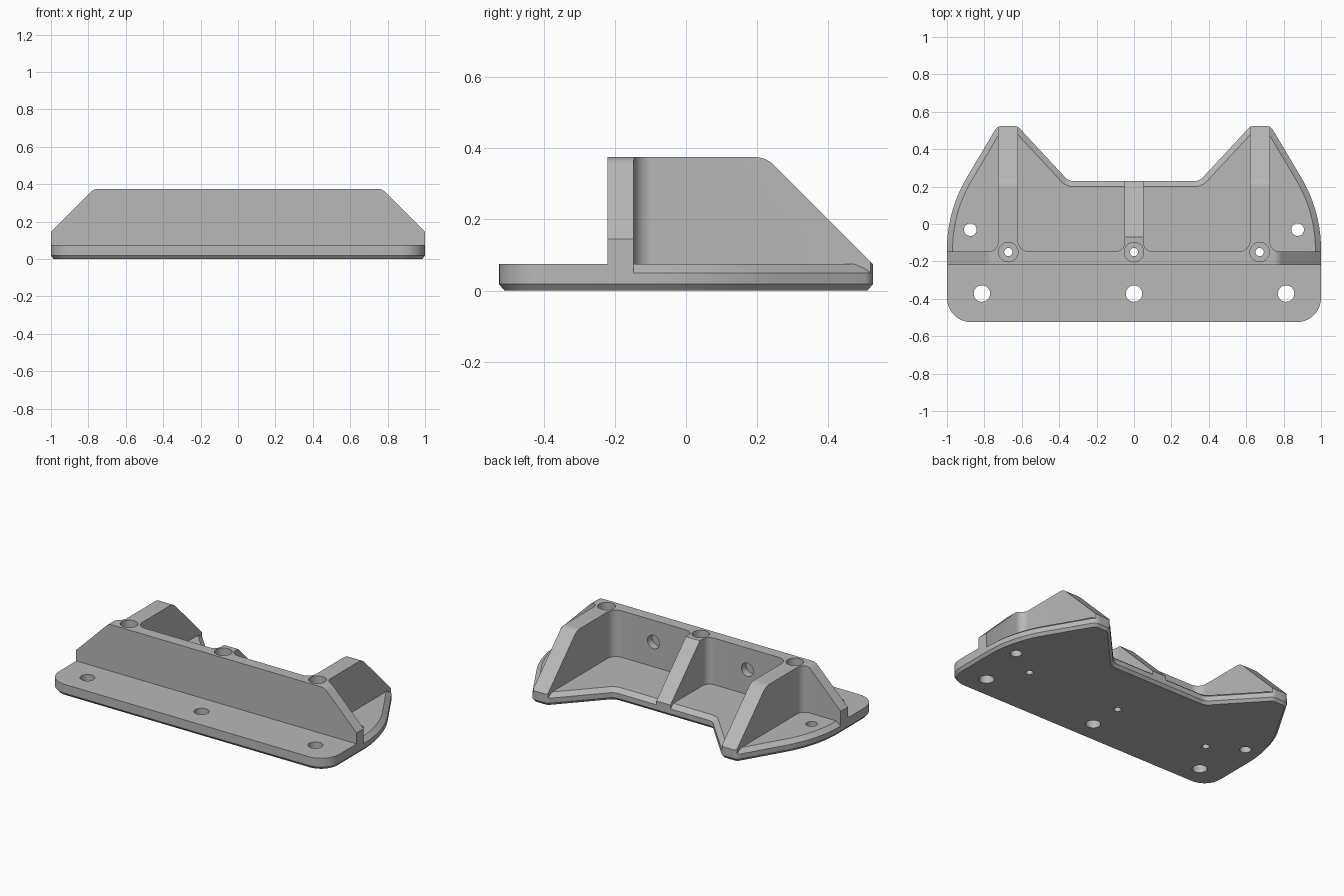
import bpy, bmesh, math
from mathutils import Vector

cube = bpy.data.objects.get("Cube")
if cube:
    bpy.data.objects.remove(cube, do_unlink=True)

grey = bpy.data.materials.new("plain_grey")
grey.use_nodes = True
grey.diffuse_color = (0.48, 0.48, 0.48, 1)
grey.node_tree.nodes["Principled BSDF"].inputs["Base Color"].default_value = (0.48, 0.48, 0.48, 1)


def rounded(points, steps=10):
    """Polygon from (u, v[, radius]) corners, each corner rounded by its radius."""
    out = []
    for i, corner in enumerate(points):
        p = Vector(corner[:2])
        if len(corner) < 3:
            out.append(p)
            continue
        r = corner[2]
        a = (Vector(points[i - 1][:2]) - p).normalized()
        b = (Vector(points[(i + 1) % len(points)][:2]) - p).normalized()
        half = a.angle(b) / 2
        centre = p + (a + b).normalized() * r / math.sin(half)
        start = p + a * r / math.tan(half) - centre
        end = p + b * r / math.tan(half) - centre
        a0 = math.atan2(start.y, start.x)
        turn = math.remainder(math.atan2(end.y, end.x) - a0, math.tau)
        for k in range(steps + 1):
            t = a0 + turn * k / steps
            out.append(centre + Vector((math.cos(t), math.sin(t))) * r)
    return out


def mirrored(half):
    return half + [(-c[0], *c[1:]) for c in reversed(half)]


def inset(loop, distance):
    out = []
    for i, p in enumerate(loop):
        d1 = (p - loop[i - 1]).normalized()
        d2 = (loop[(i + 1) % len(loop)] - p).normalized()
        n1, n2 = Vector((-d1.y, d1.x)), Vector((-d2.y, d2.x))
        out.append(p + (n1 + n2) * distance / (1 + n1.dot(n2)))
    return out


def loft(name, rings):
    """Solid through rings of equal point count, capped at both ends."""
    bm = bmesh.new()
    loops = [[bm.verts.new(co) for co in ring] for ring in rings]
    n = len(loops[0])
    for low, high in zip(loops, loops[1:]):
        for i in range(n):
            j = (i + 1) % n
            bm.faces.new((low[i], low[j], high[j], high[i]))
    bm.faces.new(loops[0])
    bm.faces.new(loops[-1])
    bmesh.ops.recalc_face_normals(bm, faces=bm.faces)
    mesh = bpy.data.meshes.new(name)
    bm.to_mesh(mesh)
    bm.free()
    mesh.materials.append(grey)
    obj = bpy.data.objects.new(name, mesh)
    bpy.context.collection.objects.link(obj)
    return obj


def prism(name, loop, low, high, axis="z"):
    place = {"x": lambda p, h: (h, p.x, p.y),
             "y": lambda p, h: (p.x, h, p.y),
             "z": lambda p, h: (p.x, p.y, h)}[axis]
    return loft(name, [[place(p, h) for p in loop] for h in (low, high)])


def combine(target, tool, operation):
    mod = target.modifiers.new("combine", "BOOLEAN")
    mod.operation, mod.object, mod.solver = operation, tool, "EXACT"
    bpy.context.view_layer.objects.active = target
    bpy.ops.object.modifier_apply(modifier=mod.name)
    bpy.data.objects.remove(tool, do_unlink=True)


def drill(target, u, v, radius, low, high, axis="z"):
    circle = [Vector((u + radius * math.cos(math.tau * k / 40),
                      v + radius * math.sin(math.tau * k / 40))) for k in range(40)]
    combine(target, prism("drill", circle, low, high, axis), "DIFFERENCE")


# Base plate: small bevel below, wide chamfer around the rear of the top
outline = rounded(mirrored([(1, -.525, .13), (1, -.16), (1, -.158), (1, .07, .75),
                            (.73, .525, .045), (.624, .525, .045), (.35, .23, .06)]))
chamfered = [q if p.y > -.159 else p for p, q in zip(outline, inset(outline, .03))]
levels = [(inset(outline, .015), 0), (outline, .018), (outline, .05), (chamfered, .075)]
bracket = loft("bracket", [[(p.x, p.y, z) for p in ring] for ring, z in levels])

# Upright wall with three ribs, filleted where they meet
plan = rounded(mirrored([(1.1, -.22), (1.1, -.147), (.727, -.147, .05), (.727, .6),
                         (.621, .6), (.621, -.147, .06), (.05, -.147, .05), (.05, .4)]))
wall = prism("ribbed_wall", plan, .03, .5)
combine(wall, prism("outline_trim", outline, -.1, .6), "INTERSECT")

# Sloped ends of the wall, then sloped backs of the ribs
front = rounded(mirrored([(1.1, 0), (1.1, .145), (1, .145, .08), (.77, .375, .06)]))
front = rounded(mirrored([(1.02, 0), (1.02, .125), (.77, .375, .06)]))
combine(wall, prism("front_trim", front, -.8, .8, "y"), "INTERSECT")
side = rounded([(-.5, 0), (.6, 0), (.225, .375, .08), (-.5, .375)])
combine(wall, prism("side_trim", side, -1.2, 1.2, "x"), "INTERSECT")
wedge = rounded([(-.09, .395), (.33, -.025), (.5, .395)])
combine(wall, prism("middle_rib_trim", wedge, -.3, .3, "x"), "DIFFERENCE")
combine(bracket, wall, "UNION")

# Counterbored screw holes down through the ribs, and front mounting holes
for x in (-.672, 0, .672):
    drill(bracket, x, -.15, .052, .275, .6)
    drill(bracket, x, -.15, .022, -.1, .5)
for x in (-.813, 0, .813):
    drill(bracket, x, -.372, .044, -.1, .3)
# Small outer holes, and blind holes in the back of the wall
for side_sign in (-1, 1):
    drill(bracket, side_sign * .875, -.03, .034, -.1, .3)
    drill(bracket, side_sign * .335, .235, .043, -.195, -.1, "y")

bpy.ops.object.select_all(action="DESELECT")
bracket.select_set(True)
bpy.context.view_layer.objects.active = bracket
bpy.ops.object.shade_smooth_by_angle(angle=math.radians(25))
